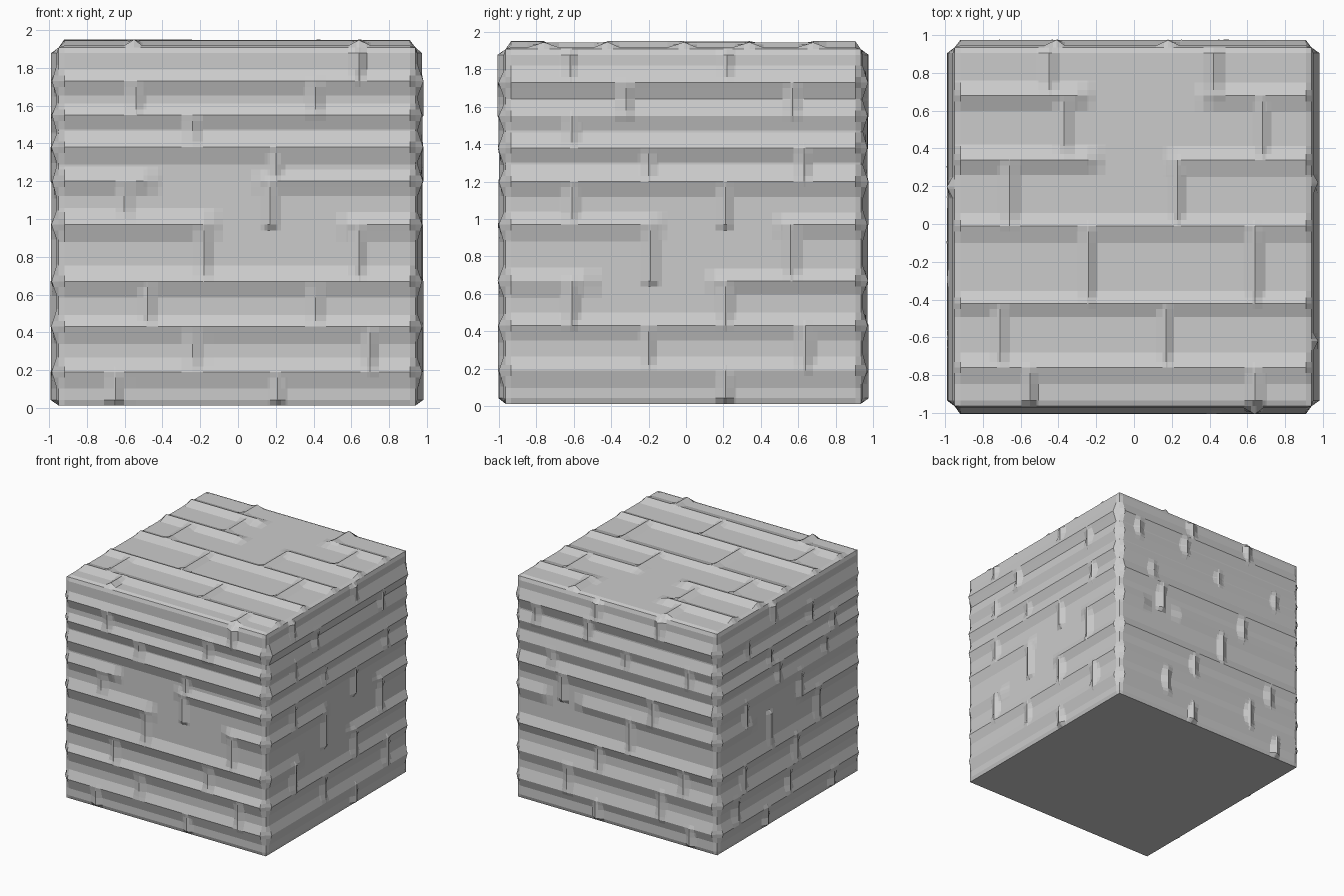
import bpy
import bmesh
import math
import random

if "Cube" in bpy.data.objects:
    bpy.data.objects.remove(bpy.data.objects["Cube"], do_unlink=True)

rng = random.Random(4)

# One plain stone colour
stone = bpy.data.materials.new("light_grey_stone")
stone.use_nodes = True
stone.diffuse_color = (0.6, 0.6, 0.6, 1)
stone.node_tree.nodes["Principled BSDF"].inputs["Base Color"].default_value = stone.diffuse_color

# Extent of the block
LEFT, RIGHT, FRONT, BACK, BOTTOM, TOP = -0.95, 0.94, -0.965, 0.935, 0.012, 1.908
PANEL, RIDGE, RIM = 0.01, 0.03, 0.03
WALL_ROWS = [1.73, 1.55, 1.38, 1.2, 0.97, 0.67, 0.43, 0.19]
TOP_ROWS = [0.68, 0.34, -0.01, -0.42, -0.76]


def clamp(value):
    return max(0.0, min(1.0, value))


class Ridge:
    """A raised seam with a tent section, running along u (flat) or v."""

    def __init__(self, along_u, line, start, end, width):
        self.along_u, self.line = along_u, line
        self.start, self.end = min(start, end), max(start, end)
        self.low = width * rng.uniform(0.85, 1.1)
        self.high = width * rng.uniform(0.7, 1.1)
        self.fade = 0.1 if along_u else 0.03
        self.height = RIDGE * rng.uniform(0.8, 1.1)

    def across(self):
        return [self.line - self.low, self.line, self.line + self.high]

    def along(self):
        return [self.start - self.fade, self.start, self.end, self.end + self.fade]

    def at(self, u, v):
        run, side = (u, v) if self.along_u else (v, u)
        offset = side - self.line
        tent = clamp(1 - abs(offset) / (self.high if offset > 0 else self.low))
        ends = clamp(1 - max(self.start - run, run - self.end) / self.fade)
        return self.height * tent * ends


def grid_lines(values, low, high):
    """Sorted unique grid positions inside the face, with its rim."""
    lines = [low, low + RIM]
    for value in sorted(values):
        if lines[-1] + 0.004 < value < high - RIM - 0.004:
            lines.append(value)
    return lines + [high - RIM, high]


def finish(name, bm):
    bmesh.ops.dissolve_limit(bm, angle_limit=math.radians(0.6),
                             verts=bm.verts[:], edges=bm.edges[:])
    mesh = bpy.data.meshes.new(name)
    bm.to_mesh(mesh)
    bm.free()
    mesh.materials.append(stone)
    bpy.context.collection.objects.link(bpy.data.objects.new(name, mesh))


def stone_face(name, u_range, v_range, rows, joints, gaps, place, flip=False):
    """Relief face: seams between courses and upright joints in each course."""
    (u0, u1), (v0, v1) = u_range, v_range
    ridges = []
    for index, row in enumerate(rows):
        stretches = [(u0, u1)]
        if index in gaps:
            a, b = gaps[index]
            stretches = [(u0, a), (b, u1)]
        ridges += [Ridge(True, row, a, b, 0.085) for a, b in stretches]
    levels = [v1] + rows + [v0]
    for course, positions in enumerate(joints):
        for u in positions:
            ridges.append(Ridge(False, u, levels[course], levels[course + 1], 0.06))

    us, vs = [], []
    for ridge in ridges:
        us += ridge.along() if ridge.along_u else ridge.across()
        vs += ridge.across() if ridge.along_u else ridge.along()
    us, vs = grid_lines(us, u0, u1), grid_lines(vs, v0, v1)

    # Heights fall to zero at the rim so the block keeps straight corners
    bm = bmesh.new()
    grid = []
    for v in vs:
        line = []
        for u in us:
            rim = clamp(min(u - u0, u1 - u, v - v0, v1 - v) / RIM)
            height = rim * (PANEL + max(r.at(u, v) for r in ridges))
            line.append(bm.verts.new(place(u, v, height)))
        grid.append(line)
    for below, above in zip(grid, grid[1:]):
        for i in range(len(us) - 1):
            quad = [below[i], below[i + 1], above[i + 1], above[i]]
            bm.faces.new(quad[::-1] if flip else quad)
    finish(name, bm)


X, Y, Z = (LEFT, RIGHT), (FRONT, BACK), (BOTTOM, TOP)

# Four walls
stone_face("front_wall", X, Z, WALL_ROWS,
           [[0.64], [-0.54, 0.41], [-0.24], [0.2], [-0.6, 0.17],
            [-0.18, 0.64], [-0.48, 0.41], [-0.24, 0.7], [-0.65, 0.21]],
           {3: (-0.5, 0.17), 4: (-0.18, 0.62)},
           lambda u, v, h: (u, FRONT - h, v))
stone_face("right_wall", Y, Z, WALL_ROWS,
           [[-0.62, 0.22], [-0.32, 0.57], [-0.61], [-0.2, 0.63], [-0.61, 0.21],
            [-0.19, 0.56], [-0.61, 0.21], [-0.2, 0.64], [0.21]],
           {4: (-0.2, 0.56), 5: (-0.55, 0.2)},
           lambda u, v, h: (RIGHT + h, u, v))
stone_face("back_wall", X, Z, WALL_ROWS,
           [[-0.41, 0.18], [0.75, 0.25], [-0.1, -0.7], [0.6], [-0.36, 0.5],
            [-0.14], [0.16, -0.65], [0.45, -0.43], [0.18, -0.71]],
           {4: (0.3, 0.7)},
           lambda u, v, h: (u, BACK + h, v), flip=True)
stone_face("left_wall", Y, Z, WALL_ROWS,
           [[0.2], [-0.3, 0.55], [-0.6, 0.25], [0.14, -0.5], [0.58, -0.16],
            [0.24, -0.4], [-0.1, 0.6], [0.7, 0.0], [-0.6, 0.3]],
           {4: (-0.2, 0.5)},
           lambda u, v, h: (LEFT - h, u, v), flip=True)

# Top surface
stone_face("top_surface", X, Y, TOP_ROWS,
           [[-0.45, 0.42], [-0.37, 0.68], [-0.66, 0.23], [-0.24, 0.64],
            [-0.71, 0.17], [-0.55, 0.64]],
           {0: (-0.3, 0.42), 1: (-0.25, 0.25)},
           lambda u, v, h: (u, v, TOP + h))

# Plain underside
bm = bmesh.new()
corners = [(LEFT, FRONT), (LEFT, BACK), (RIGHT, BACK), (RIGHT, FRONT)]
bm.faces.new([bm.verts.new((x, y, BOTTOM)) for x, y in corners])
finish("underside", bm)
